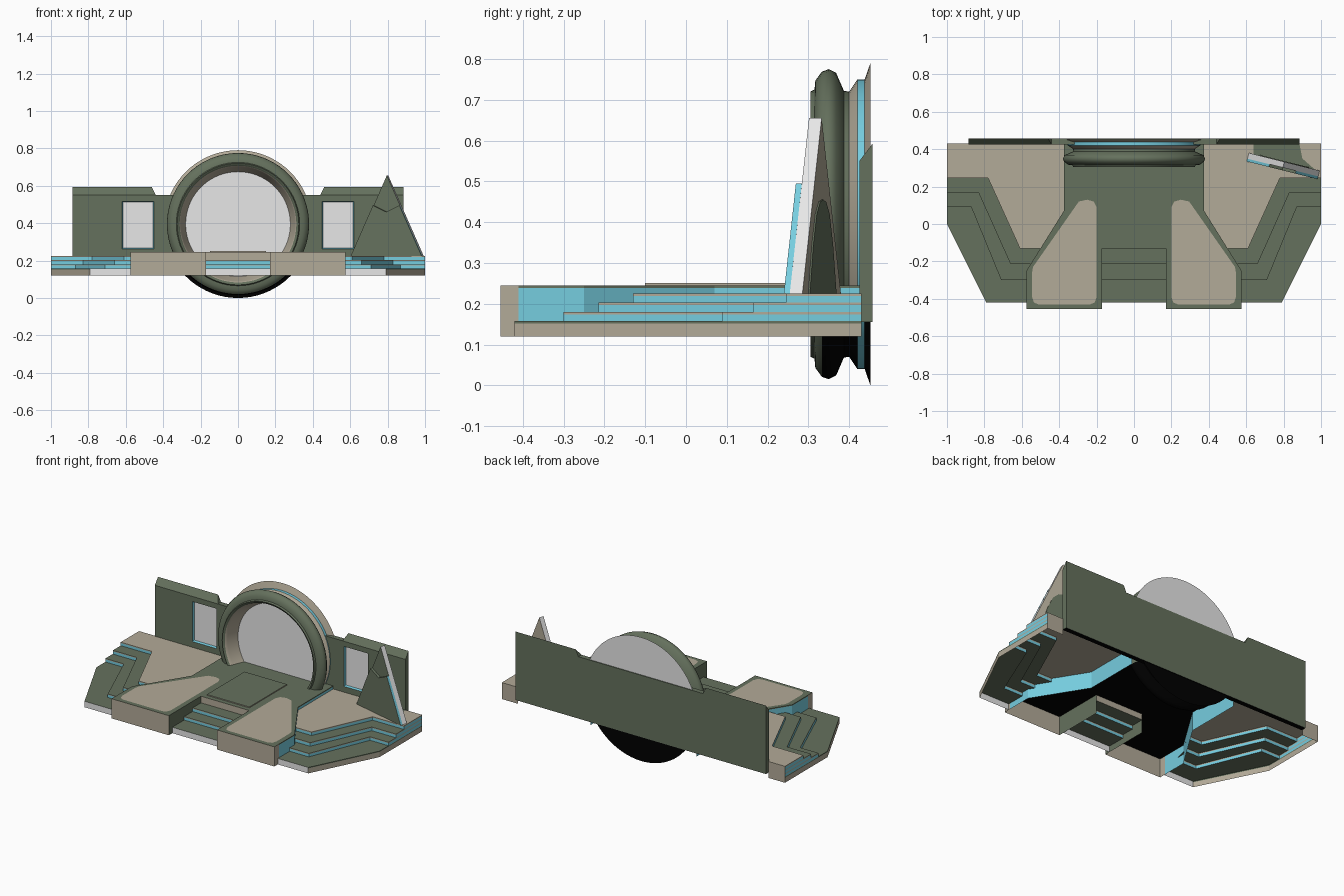
import bpy, bmesh, math
from mathutils import Vector, Matrix

if "Cube" in bpy.data.objects:
    bpy.data.objects.remove(bpy.data.objects["Cube"])

MATS = []
for name, col in [("olive green", (0.13, 0.165, 0.11)), ("warm beige", (0.45, 0.405, 0.315)),
                  ("sky blue", (0.18, 0.61, 0.74)), ("light grey", (0.80, 0.80, 0.80)),
                  ("black", (0.0, 0.0, 0.0))]:
    m = bpy.data.materials.new(name)
    m.diffuse_color = (*col, 1)
    m.use_nodes = True
    m.node_tree.nodes["Principled BSDF"].inputs["Base Color"].default_value = m.diffuse_color
    MATS.append(m)
GREEN, BEIGE, BLUE, GREY, BLACK = range(5)
UP, DOWN, FRONT = (0, 0, 1), (0, 0, -1), (0, -1, 0)


def face(bm, pts, mat, out):
    """Add one face whose normal points towards 'out'."""
    f = bm.faces.new([bm.verts.new(p) for p in pts])
    f.material_index = mat
    f.normal_update()
    if f.normal.dot(Vector(out)) < 0:
        f.normal_flip()
    return f


def finish(bm, name, smooth=False, recalc=False):
    bmesh.ops.remove_doubles(bm, verts=bm.verts, dist=1e-5)
    if recalc:
        bmesh.ops.recalc_face_normals(bm, faces=bm.faces)
    me = bpy.data.meshes.new(name)
    bm.to_mesh(me)
    bm.free()
    for m in MATS:
        me.materials.append(m)
    ob = bpy.data.objects.new(name, me)
    bpy.context.collection.objects.link(ob)
    if smooth:
        bpy.ops.object.select_all(action='DESELECT')
        ob.select_set(True)
        bpy.context.view_layer.objects.active = ob
        bpy.ops.object.shade_smooth_by_angle(angle=math.radians(50))
    return ob


def riser(bm, a, b, z0, z1, mat, out):
    face(bm, [(*a, z0), (*b, z0), (*b, z1), (*a, z1)], mat, out)


def prism(bm, pts, y0, y1, front, sides, back):
    """Extrude an (x, z) outline along y, with one colour per side."""
    face(bm, [(x, y0, z) for x, z in pts], front, FRONT)
    face(bm, [(x, y1, z) for x, z in pts], back, (0, 1, 0))
    for i, a in enumerate(pts):
        b = pts[(i + 1) % len(pts)]
        face(bm, [(a[0], y0, a[1]), (b[0], y0, b[1]), (b[0], y1, b[1]), (a[0], y1, a[1])],
             sides[i], (b[1] - a[1], 0, a[0] - b[0]))


# Terraced base: open underneath, steps on both wings and in the middle
LEVELS = [0.12, 0.158, 0.18, 0.203, 0.225]
STEP_Y = [-0.42, -0.30, -0.215, -0.13]
LIP = 0.006
CORNER = [(0.885, 0.43), (1, 0.43)]
PATHS = [[(1, 0), (0.895, -0.21), (0.79, -0.42), (0.575, -0.42)],
         [(1, 0.09), (0.87, 0.09), (0.71, -0.30), (0.575, -0.30)],
         [(1, 0.165), (0.83, 0.165), (0.66, -0.215), (0.553, -0.215)],
         [(1, 0.245), (0.78, 0.245), (0.61, -0.13), (0.50, -0.13)]]
bm = bmesh.new()
for s in (1, -1):
    for i, path in enumerate(PATHS):
        z0, z1 = LEVELS[i], LEVELS[i + 1]
        pts = [(s * x, y) for x, y in CORNER + path]
        for k, (a, b) in enumerate(zip(pts, pts[1:])):
            d = Vector((b[0] - a[0], b[1] - a[1]))
            out = (-d.y * s, d.x * s, 0) if k else (0, 1, 0)
            if k == 0:
                riser(bm, a, b, z0, z1, BEIGE, out)
            elif i == 0 and k == 4:
                riser(bm, a, b, z0, z1, GREY, out)
            else:
                riser(bm, a, b, z0, z1 - LIP, BLUE if i else BEIGE, out)
                riser(bm, a, b, z1 - LIP, z1, BEIGE if i else GREEN, out)
        if i < 3:
            nxt = [(s * x, y) for x, y in PATHS[i + 1]]
            cur = pts[2:]
            for k in range(3):
                face(bm, [(*p, z1) for p in (cur[k], cur[k + 1], nxt[k + 1], nxt[k])], GREEN, UP)
    deck = CORNER[1:] + PATHS[3] + [(0.375, 0.07), (0.375, 0.43)]
    face(bm, [(s * x, y, LEVELS[4]) for x, y in deck], BEIGE, UP)
finish(bm, "terraced_base")

bm = bmesh.new()
for i in range(3):
    y, z0, z1 = STEP_Y[i], LEVELS[i], LEVELS[i + 1]
    a, b = (-0.17, y), (0.17, y)
    riser(bm, a, b, z0, z1 - LIP, BLUE if i else GREY, FRONT)
    riser(bm, a, b, z1 - LIP, z1, BEIGE if i else GREY, FRONT)
    face(bm, [(*a, z1), (*b, z1), (0.17, STEP_Y[i + 1], z1), (-0.17, STEP_Y[i + 1], z1)], GREEN, UP)
finish(bm, "front_steps")

# Raised walkway with the two forward pods
HALF = [(0.375, 0.43), (0.375, 0.07), (0.575, -0.25), (0.575, -0.41), (0.575, -0.455),
        (0.17, -0.455), (0.17, -0.13)]
SIDE = [BLUE, BLUE, BLUE, BEIGE, BEIGE, GREEN]
TOP = 0.245
bm = bmesh.new()
outline = HALF + [(-x, y) for x, y in reversed(HALF)]
face(bm, [(x, y, TOP) for x, y in outline], GREEN, UP)
riser(bm, (-0.17, -0.13), (0.17, -0.13), 0.203, TOP, BEIGE, FRONT)
for s in (1, -1):
    for i, mat in enumerate(SIDE):
        a, b = [(s * x, y) for x, y in HALF[i:i + 2]]
        d = (b[0] - a[0], b[1] - a[1])
        out = (-d[1] * s, d[0] * s, 0)
        riser(bm, a, b, 0.12, TOP - 0.006, mat, out)
        riser(bm, a, b, TOP - 0.006, TOP, GREEN if mat == BLUE else mat, out)
finish(bm, "walkway_with_pods")

# Black lining under the walkway
bm = bmesh.new()
face(bm, [(x, y, TOP - 0.005) for x, y in outline], BLACK, DOWN)
finish(bm, "walkway_lining")

# Beige inlays on the pods
INLAY = [(0.20, 0.09), (0.215, 0.12), (0.25, 0.13), (0.295, 0.12), (0.54, -0.23), (0.545, -0.26),
         (0.545, -0.39), (0.535, -0.42), (0.51, -0.43), (0.235, -0.43), (0.21, -0.42), (0.20, -0.39)]
bm = bmesh.new()
for s in (1, -1):
    face(bm, [(s * x, y, TOP + 0.002) for x, y in INLAY], BEIGE, UP)
finish(bm, "pod_inlays")

# Low raised strip in the middle of the walkway
bm = bmesh.new()
bmesh.ops.create_cube(bm, size=1, matrix=Matrix.Translation((0, 0.09, 0.2475)) @
                      Matrix.Diagonal((0.30, 0.38, 0.006, 1)))
for f in bm.faces:
    f.normal_update()
    f.material_index = GREEN if abs(f.normal.z) > 0.5 else BEIGE
finish(bm, "walkway_strip")

# Back wall with bevelled raised ends and two inset windows
YF, YB, Z0, ZF, ZB = 0.425, 0.457, 0.155, 0.55, 0.592
XS, ZS = [-0.885, -0.62, -0.45, 0.45, 0.62, 0.885], [Z0, 0.262, 0.517, ZF]
bm = bmesh.new()
windows = []
for i in range(5):
    for j in range(3):
        x0, x1, z0, z1 = XS[i], XS[i + 1], ZS[j], ZS[j + 1]
        f = face(bm, [(x0, YF, z0), (x1, YF, z0), (x1, YF, z1), (x0, YF, z1)], GREEN, FRONT)
        if j == 1 and i in (1, 3):
            windows.append(f)
rim = bmesh.ops.inset_individual(bm, faces=windows, thickness=0.006, depth=-0.015)
for f in rim["faces"]:
    f.material_index = BLUE
for f in windows:
    f.material_index = GREY
back = [(0.885, Z0), (0.885, ZB), (0.46, ZB), (0.44, ZF)]
back += [(-x, z) for x, z in reversed(back)]
face(bm, [(x, YB, z) for x, z in back], GREEN, (0, 1, 0))
face(bm, [(x, y, Z0) for x, y in ((-.885, YF), (.885, YF), (.885, YB), (-.885, YB))], BLACK, DOWN)
face(bm, [(x, y, ZF) for x, y in ((-.44, YF), (.44, YF), (.44, YB), (-.44, YB))], GREEN, UP)
for s in (1, -1):
    face(bm, [(s * .885, YF, Z0), (s * .885, YB, Z0), (s * .885, YB, ZB), (s * .885, YF, ZF)],
         GREEN, (s, 0, 0))
    face(bm, [(s * .44, YF, ZF), (s * .885, YF, ZF), (s * .885, YB, ZB), (s * .46, YB, ZB)], GREEN, UP)
    face(bm, [(s * .44, YF, ZF), (s * .44, YB, ZF), (s * .46, YB, ZB)], GREEN, (-s, 0, 0.3))
finish(bm, "back_wall")

# Great ring: lathe of (y, radius, colour of the band that follows), black behind below the floor
PROFILE = [(0.40, 0.28, BEIGE), (0.33, 0.305, BEIGE), (0.312, 0.312, GREEN), (0.305, 0.325, GREEN),
           (0.315, 0.33, GREEN), (0.317, 0.352, GREEN), (0.333, 0.374, GREEN), (0.35, 0.38, GREEN),
           (0.368, 0.371, GREEN), (0.387, 0.327, GREEN), (0.40, 0.325, BEIGE), (0.42, 0.355, BLUE),
           (0.438, 0.355, BEIGE), (0.452, 0.395, GREY), (0.452, 0.001, GREY)]
N, CZ = 72, 0.395
bm = bmesh.new()
rings = [[bm.verts.new((r * math.sin(2 * math.pi * k / N), y, CZ + r * math.cos(2 * math.pi * k / N)))
          for k in range(N)] for y, r, c in PROFILE]
for i in range(len(rings) - 1):
    for k in range(N):
        n = (k + 1) % N
        f = bm.faces.new([rings[i][k], rings[i][n], rings[i + 1][n], rings[i + 1][k]])
        f.material_index = PROFILE[i][2]
        low = abs(k + 0.5 - N / 2) < N * 0.15
        if low and i >= 6 and PROFILE[i][2] != BLUE:
            f.material_index = BLACK
for end in (rings[0], rings[-1]):
    bm.faces.new(end).material_index = GREY
finish(bm, "great_ring", smooth=True, recalc=True)

# Pyramid-shaped fin on the right, with a notched front plate and an arch on its back
place = Matrix.Translation((0.80, 0.319, 0.225)) @ Matrix.Rotation(math.radians(-14), 4, 'Z')
bm = bmesh.new()
prism(bm, [(-0.195, 0), (0.195, 0), (0, 0.43)], -0.018, 0.014, GREEN, [GREY] * 3, BEIGE)
finish(bm, "fin").matrix_world = place
bm = bmesh.new()
prism(bm, [(-0.195, 0), (0.195, 0), (0.073, 0.27), (0, 0.235), (-0.073, 0.27)],
      -0.033, -0.018, GREEN, [GREEN, BLUE, GREEN, GREEN, BLUE], GREEN)
finish(bm, "fin_front_plate").matrix_world = place
bm = bmesh.new()
arch = [(0.135, 0), (0.10, 0.12), (0.065, 0.195), (0.03, 0.225), (0, 0.23)]
arch += [(-x, z) for x, z in reversed(arch[:-1])]
prism(bm, arch, 0.014, 0.018, GREEN, [GREEN] * len(arch), GREEN)
finish(bm, "fin_back_arch").matrix_world = place

# Green floor patch behind the fin
bm = bmesh.new()
face(bm, [(x, y, 0.227) for x, y in ((0.64, 0.425), (0.885, 0.425), (0.90, 0.35), (0.98, 0.28), (0.64, 0.37))],
     GREEN, UP)
finish(bm, "fin_floor_patch")
